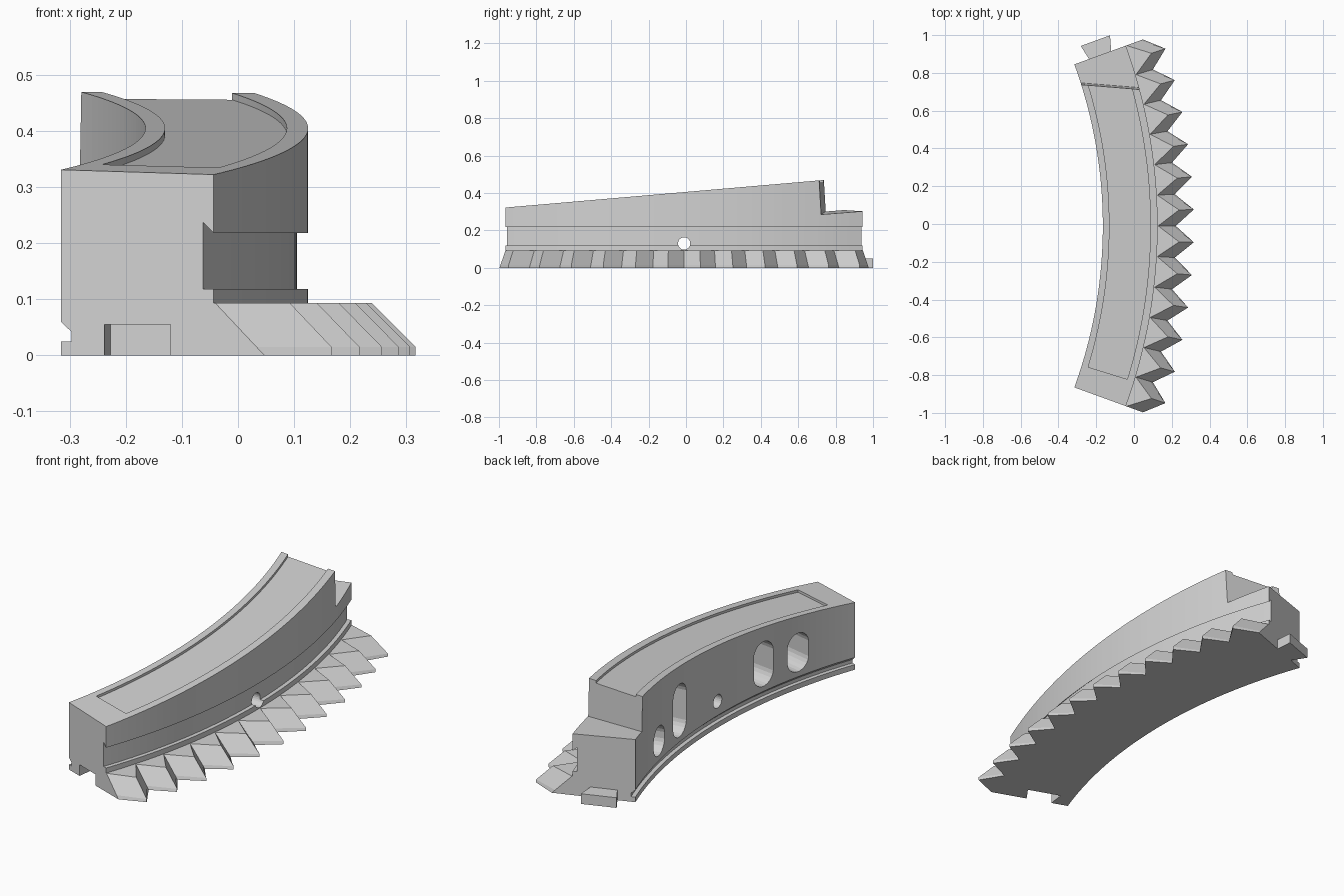
import bpy, bmesh
from math import sin, cos, pi, radians
from mathutils import Vector

if "Cube" in bpy.data.objects:
    bpy.data.objects.remove(bpy.data.objects["Cube"], do_unlink=True)

CX, CY = -2.665, -0.01          # centre of the arc
R_IN, R_OUT, HALF = 2.5, 2.79, 20.0
TOOTH_TOP = 0.093

grey = bpy.data.materials.new("plain_grey")
grey.use_nodes = True
grey.diffuse_color = (0.65, 0.65, 0.65, 1)
grey.node_tree.nodes["Principled BSDF"].inputs["Base Color"].default_value = (0.65, 0.65, 0.65, 1)


def polar(angle, r, z, t=0.0):
    """Point at radius r and height z, shifted t along the tangent."""
    a = radians(angle)
    return Vector((CX + r * cos(a) - t * sin(a), CY + r * sin(a) + t * cos(a), z))


def ramp(y):
    return 0.322 + 0.0865 * (y + 0.965)


def loft(name, loops):
    """Closed solid through matching loops of points."""
    bm = bmesh.new()
    rows = [[bm.verts.new(p) for p in loop] for loop in loops]
    n = len(rows[0])
    for a, b in zip(rows, rows[1:]):
        for i in range(n):
            j = (i + 1) % n
            bm.faces.new((a[i], a[j], b[j], b[i]))
    bm.faces.new(rows[0])
    bm.faces.new(rows[-1])
    bmesh.ops.recalc_face_normals(bm, faces=bm.faces[:])
    mesh = bpy.data.meshes.new(name)
    bm.to_mesh(mesh)
    bm.free()
    mesh.materials.append(grey)
    obj = bpy.data.objects.new(name, mesh)
    bpy.context.scene.collection.objects.link(obj)
    return obj


def sector(name, profile, a0, a1, steps):
    """Sweep (radius, height, follows_ramp) points around the arc."""
    loops = []
    for i in range(steps + 1):
        a = a0 + (a1 - a0) * i / steps
        loop = []
        for r, z, on_ramp in profile:
            p = polar(a, r, z)
            if on_ramp:
                p.z += ramp(p.y)
            loop.append(p)
        loops.append(loop)
    return loft(name, loops)


def radial_slot(name, angle, z0, z1, width, r0, r1):
    """Round-ended upright slot pointing outward from the arc centre."""
    w = width / 2
    outline = []
    for i in range(24):
        a = 2 * pi * (i + 0.5) / 24
        mid = z1 - w if sin(a) > 0 else z0 + w
        outline.append((w * cos(a), mid + w * sin(a)))
    return loft(name, [[polar(angle, r, z, t) for t, z in outline] for r in (r0, r1)])


def dovetail(name, angle, z0, z1):
    plan = [(2.585, -0.01), (2.565, 0.08), (2.73, 0.08), (2.705, -0.01)]
    return loft(name, [[polar(angle, r, z, t) for r, t in plan] for z in (z0, z1)])


# Curved body with the outer band groove and the inner foot groove
body = sector("body", [
    (R_IN, 0, 0), (R_IN, 0.025, 0), (R_IN + 0.02, 0.025, 0), (R_IN + 0.02, 0.042, 0),
    (R_IN, 0.06, 0), (R_IN, 0, 1), (R_OUT, 0, 1), (R_OUT, 0.218, 0),
    (R_OUT - 0.02, 0.237, 0), (R_OUT - 0.02, 0.118, 0), (R_OUT, 0.118, 0),
    (R_OUT, 0, 0)], -HALF, HALF, 48)

cutters = []

# Shallow pocket in the sloping top
cutters.append(sector("pocket_cutter", [
    (2.535, -0.012, 1), (2.535, 0.1, 1), (2.752, 0.1, 1), (2.752, -0.012, 1)],
    -17.15, 22, 48))


# Step at the back end
def step_loop(x):
    y = 0.712 - 0.08 * (x - 0.03)

    def floor(v):
        return 0.285 + 0.0625 * (v - 0.72) - 0.047 * (x - 0.03)
    return [(x, y + 0.01, floor(y)), (x, 1.2, floor(1.2)), (x, 1.2, 0.7), (x, y - 0.012, 0.7)]


cutters.append(loft("step_cutter", [step_loop(-0.6), step_loop(0.4)]))

# Blind slots in the inner wall and the through hole
for angle, top in ((12.5, 0.23), (7.5, 0.345), (-7.5, 0.305), (-12.5, 0.275)):
    cutters.append(radial_slot("slot_cutter", angle, 0.085, top, 0.13, 2.4, 2.68))
cutters.append(radial_slot("hole_cutter", 0, 0.097, 0.163, 0.066, 2.4, 2.9))

# Socket at the front end
cutters.append(dovetail("socket_cutter", -HALF, -0.02, 0.055))

bpy.context.view_layer.objects.active = body
for cutter in cutters:
    cutter.hide_render = True
    mod = body.modifiers.new("cut", 'BOOLEAN')
    mod.operation = 'DIFFERENCE'
    mod.solver = 'EXACT'
    mod.object = cutter
    bpy.ops.object.modifier_apply(modifier=mod.name)
for cutter in cutters:
    bpy.data.objects.remove(cutter, do_unlink=True)

# Tab at the back end
dovetail("end_tab", HALF, 0, 0.05)

# Row of bevelled teeth along the outer foot
TEETH = 12
pitch = 2 * HALF / TEETH


def tooth_loop(z, valley, tip):
    outer = [polar(-HALF + i * pitch / 2, tip if i % 2 else valley, z)
             for i in range(2 * TEETH + 1)]
    inner = [polar(-HALF + i * pitch / 2, 2.785, z) for i in range(2 * TEETH + 1)]
    return outer + inner[::-1]


loft("teeth", [tooth_loop(0, 2.886, 2.983), tooth_loop(0.015, 2.871, 2.983),
               tooth_loop(TOOTH_TOP, 2.793, 2.905)])
